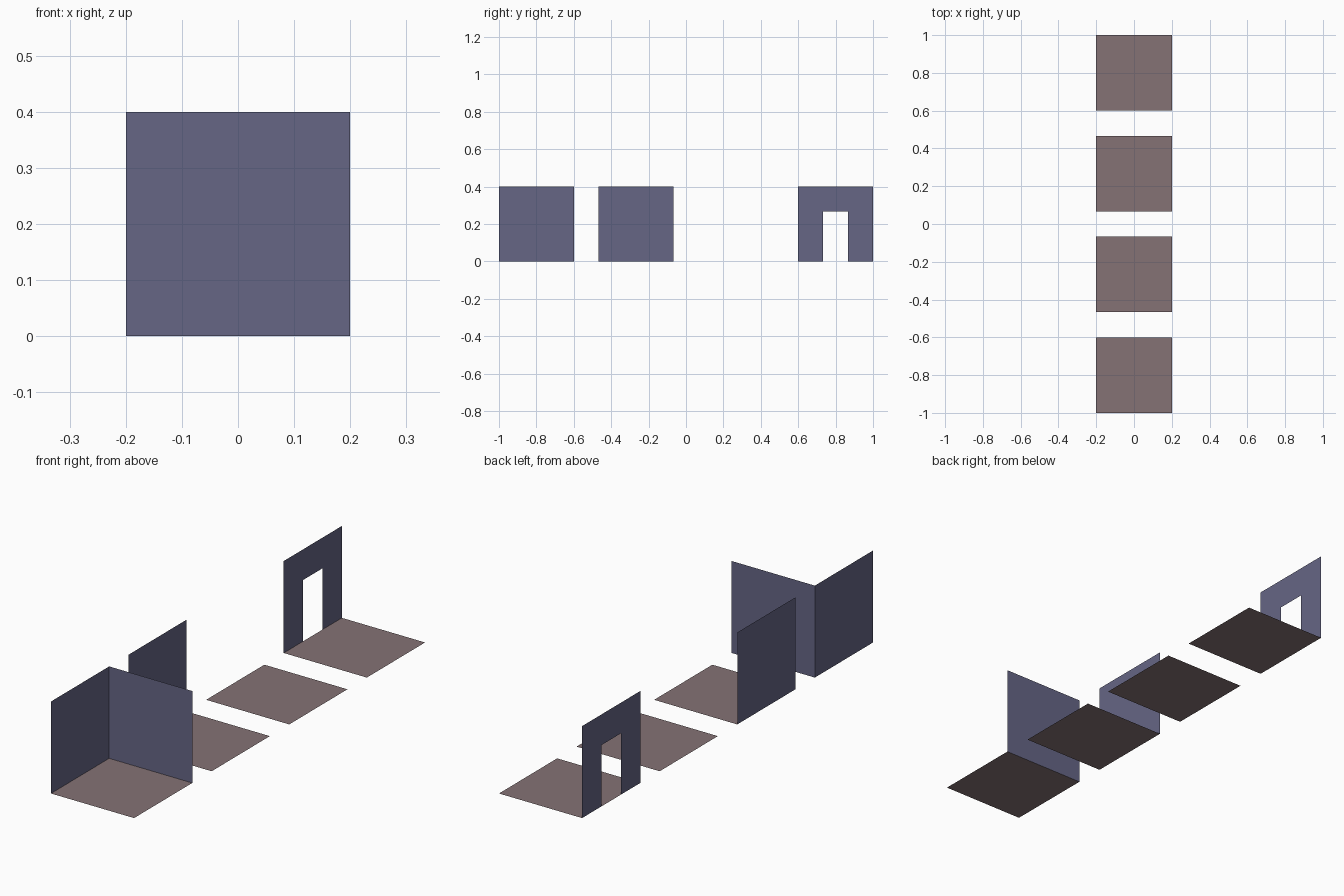
import bpy

if "Cube" in bpy.data.objects:
    bpy.data.objects.remove(bpy.data.objects["Cube"])

S = 0.4        # tile side and wall height
H = S / 2
ROWS = [-0.8, -0.8 / 3, 0.8 / 3, 0.8]


def material(name, rgb):
    m = bpy.data.materials.new(name)
    m.diffuse_color = (*rgb, 1)
    m.use_nodes = True
    m.node_tree.nodes["Principled BSDF"].inputs["Base Color"].default_value = m.diffuse_color
    return m


STONE = material("mauve floor", (0.235, 0.168, 0.178))
WALL = material("slate wall", (0.133, 0.133, 0.235))


def sheet(name, points, mat):
    """One flat polygon as an object."""
    mesh = bpy.data.meshes.new(name)
    mesh.from_pydata(points, [], [list(range(len(points)))])
    mesh.materials.append(mat)
    ob = bpy.data.objects.new(name, mesh)
    bpy.context.collection.objects.link(ob)
    return ob


def side_wall(name, y, profile):
    """Wall on the left edge of a tile, facing +x."""
    return sheet(name, [(-H, y + u, z) for u, z in profile], WALL)


# Floor tiles
for i, y in enumerate(ROWS):
    sheet(f"floor_tile_{i + 1}",
          [(-H, y - H, 0), (H, y - H, 0), (H, y + H, 0), (-H, y + H, 0)], STONE)

# Corner piece: left wall and back wall
plain = [(-H, 0), (H, 0), (H, S), (-H, S)]
side_wall("corner_left_wall", ROWS[0], plain)
yb = ROWS[0] + H
sheet("corner_back_wall", [(-H, yb, 0), (H, yb, 0), (H, yb, S), (-H, yb, S)], WALL)

# Straight wall piece
side_wall("straight_wall", ROWS[1], plain)

# Doorway wall piece
d, top = S / 6, S * 2 / 3
side_wall("doorway_wall", ROWS[3],
          [(-H, 0), (-d, 0), (-d, top), (d, top), (d, 0), (H, 0), (H, S), (-H, S)])
